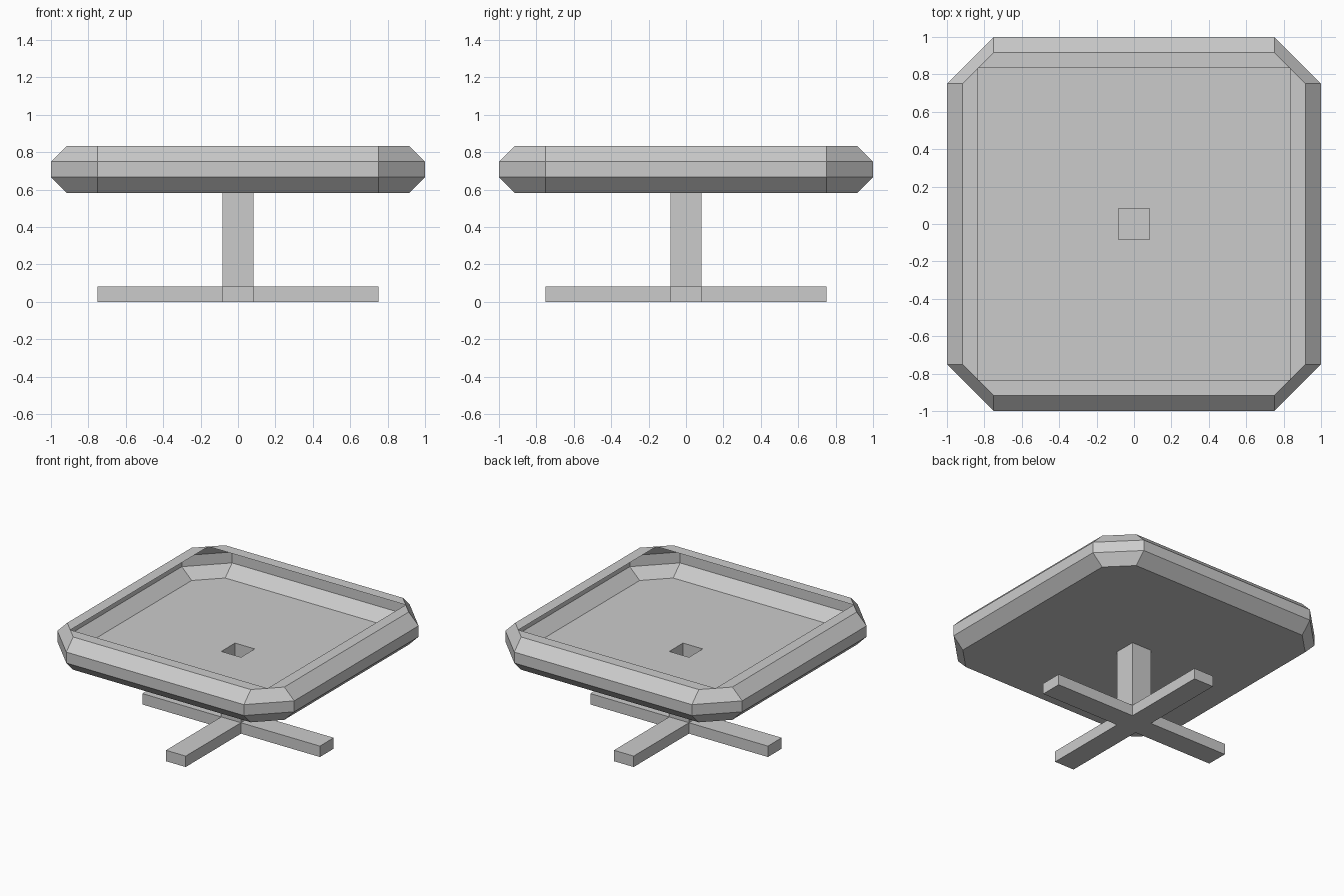
import bpy, bmesh

if "Cube" in bpy.data.objects:
    bpy.data.objects.remove(bpy.data.objects["Cube"])

U = 1 / 12  # modelling grid unit


def finish(bm, name):
    bmesh.ops.remove_doubles(bm, verts=bm.verts, dist=1e-5)
    me = bpy.data.meshes.new(name)
    bm.to_mesh(me)
    bm.free()
    ob = bpy.data.objects.new(name, me)
    bpy.context.collection.objects.link(ob)
    return ob


def ring(bm, pts, z):
    return [bm.verts.new((x * U, y * U, z * U)) for x, y in pts]


def turned(pts):
    """Repeat points in four quarter turns, counter-clockwise."""
    out = []
    for _ in range(4):
        out += pts
        pts = [(-y, x) for x, y in pts]
    return out


def octagon(r):
    return turned([(r, -9), (r, 9)])


def square(r):
    return turned([(r, r)])


def bridge(bm, low, high):
    n = len(low)
    for i in range(n):
        j = (i + 1) % n
        bm.faces.new((low[i], low[j], high[j], high[i]))


# tray shell: bevelled octagonal walls, thin and open inside
bm = bmesh.new()
rings = [ring(bm, octagon(r), z) for r, z in ((11, 7), (12, 8), (12, 9), (11, 10))]
for low, high in zip(rings, rings[1:]):
    bridge(bm, low, high)

# flat rim with a square opening, and a floor with a square hole over the post
opening, hole = ring(bm, square(10), 10), ring(bm, square(1), 7)
top, bottom = rings[-1], rings[0]
for i in range(4):
    a, b, c = 2 * i, 2 * i + 1, (2 * i + 2) % 8
    bm.faces.new((top[a], top[b], opening[i], opening[i - 1]))
    bm.faces.new((bottom[b], bottom[a], hole[i - 1], hole[i]))
    bm.faces.new((bottom[c], bottom[b], hole[i]))
finish(bm, "tray")

# hollow post, open into the tray
bm = bmesh.new()
bridge(bm, ring(bm, square(1), 1), ring(bm, square(1), 7))
finish(bm, "post")

# cross-shaped foot
bm = bmesh.new()
cross = turned([(9, -1), (9, 1), (1, 1)])
low, high = ring(bm, cross, 0), ring(bm, cross, 1)
bridge(bm, low, high)
bm.faces.new([low[i] for i in (11, 8, 5, 2)])
for i in range(0, 12, 3):
    bm.faces.new((high[i], high[i + 1], high[i + 2], high[i - 1]))
    bm.faces.new((low[i - 1], low[i + 2], low[i + 1], low[i]))
finish(bm, "cross_foot")
